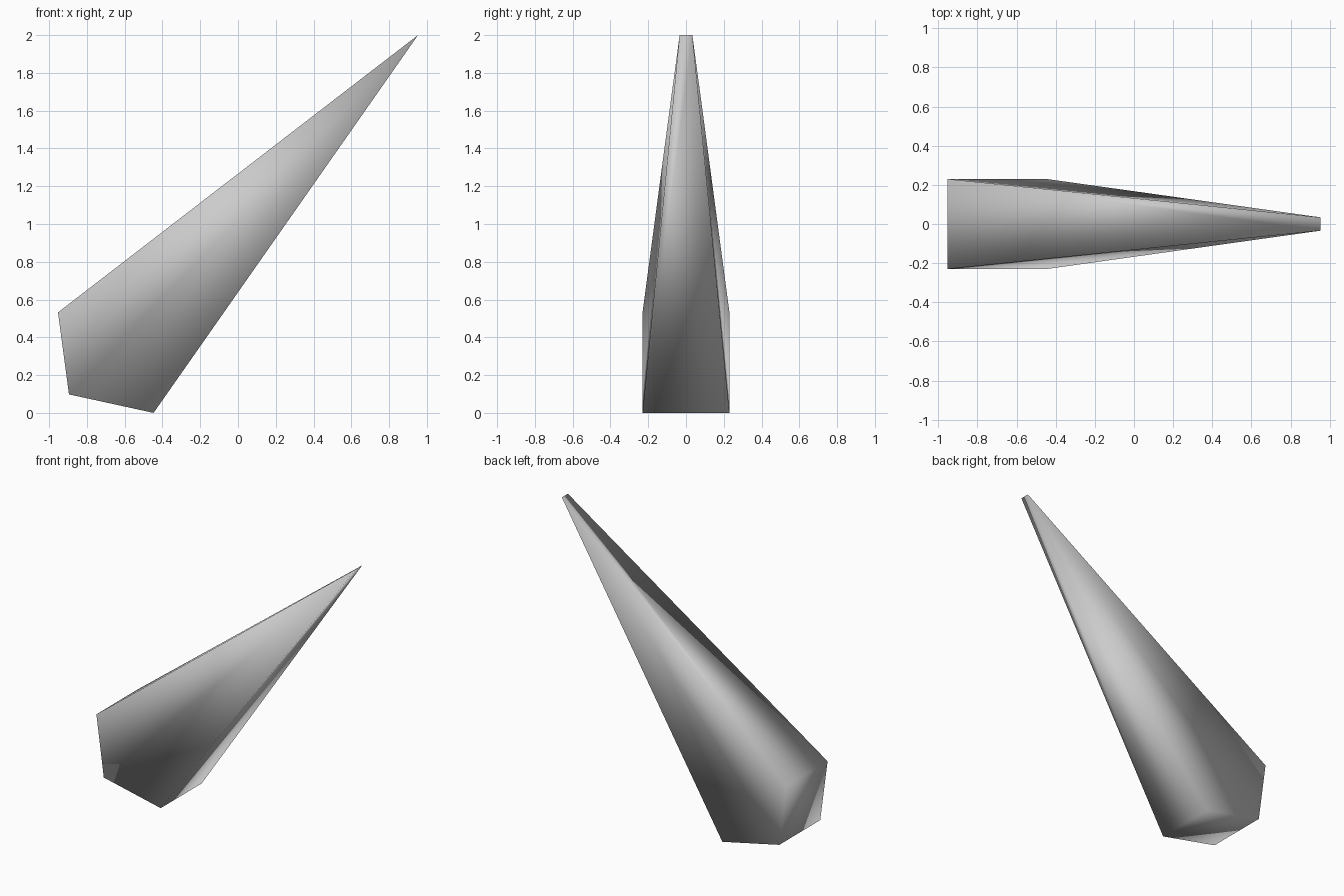
import bpy
import bmesh

cube = bpy.data.objects.get("Cube")
if cube:
    bpy.data.objects.remove(cube, do_unlink=True)

# Single grey material
grey = bpy.data.materials.new("light_grey")
grey.use_nodes = True
colour = (0.6, 0.6, 0.6, 1.0)
grey.diffuse_color = colour
grey.node_tree.nodes["Principled BSDF"].inputs["Base Color"].default_value = colour

# Side profile as (x, z, half width): back top, heel, front bottom, tip
profile = [
    (-0.953, 0.532, 0.23),
    (-0.895, 0.098, 0.23),
    (-0.447, 0.0, 0.23),
    (0.953, 2.0, 0.034),
]

bm = bmesh.new()
near = [bm.verts.new((x, -w, z)) for x, z, w in profile]
far = [bm.verts.new((x, w, z)) for x, z, w in profile]

# Flanks, each folded along the line from heel to tip
for side in (near, far):
    top, heel, bottom, tip = side
    bm.faces.new((top, heel, tip))
    bm.faces.new((heel, bottom, tip))

# Strips joining the two flanks around the profile
for i in range(len(profile)):
    j = (i + 1) % len(profile)
    bm.faces.new((near[i], near[j], far[j], far[i]))

bmesh.ops.recalc_face_normals(bm, faces=bm.faces)
for face in bm.faces:
    face.smooth = True

mesh = bpy.data.meshes.new("tapered_spike")
bm.to_mesh(mesh)
bm.free()
mesh.materials.append(grey)
spike = bpy.data.objects.new("tapered_spike", mesh)
bpy.context.collection.objects.link(spike)
